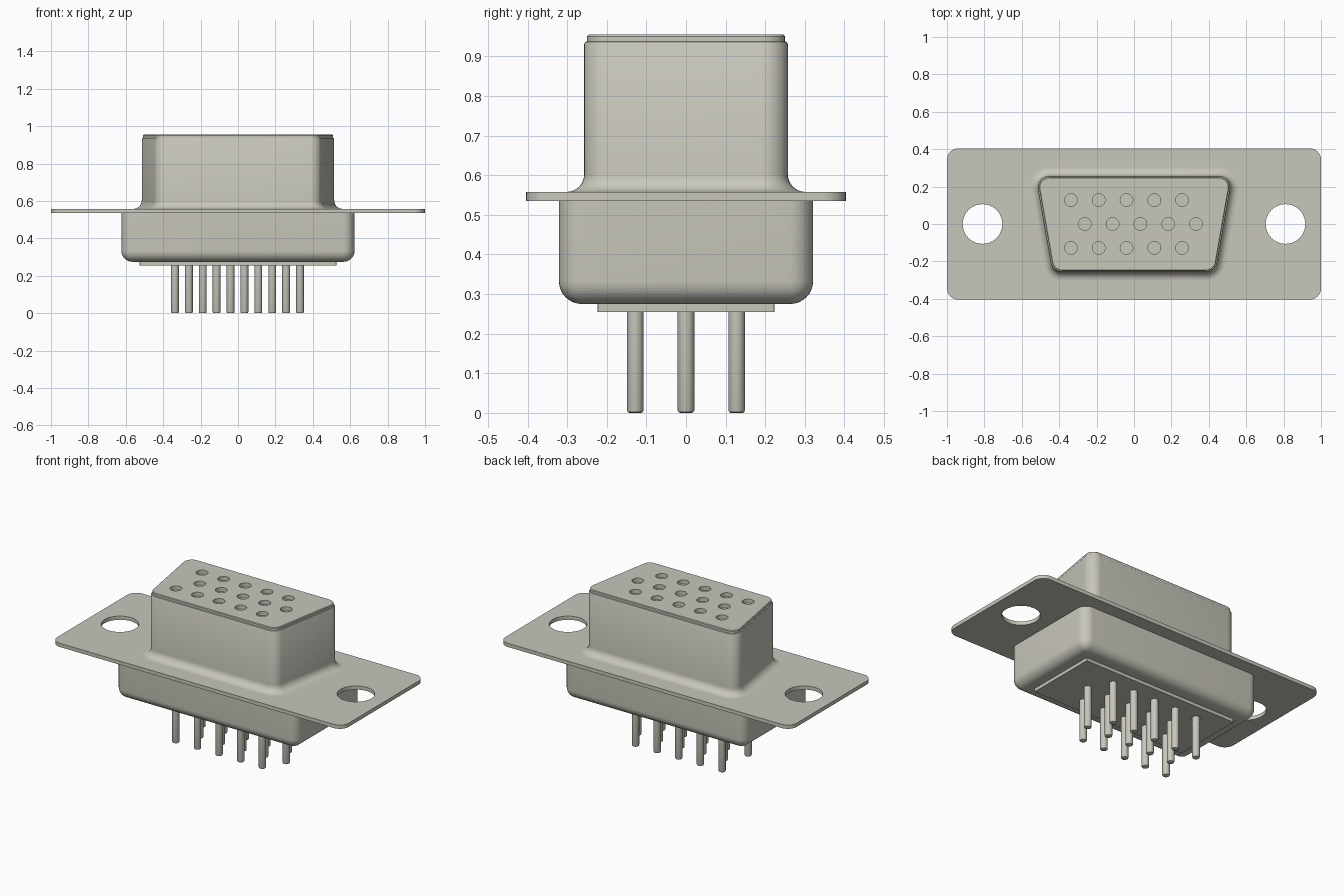
import bpy, bmesh, math
from mathutils import Vector

cube = bpy.data.objects.get("Cube")
if cube:
    bpy.data.objects.remove(cube, do_unlink=True)

metal = bpy.data.materials.new("warm grey metal")
metal.use_nodes = True
COLOUR = (0.58, 0.57, 0.50, 1)
metal.diffuse_color = COLOUR
metal.node_tree.nodes["Principled BSDF"].inputs["Base Color"].default_value = COLOUR


def finish(bm, name):
    """Turn a bmesh into a named object."""
    bmesh.ops.recalc_face_normals(bm, faces=bm.faces)
    mesh = bpy.data.meshes.new(name)
    bm.to_mesh(mesh)
    bm.free()
    mesh.materials.append(metal)
    obj = bpy.data.objects.new(name, mesh)
    bpy.context.collection.objects.link(obj)
    return obj


def activate(obj):
    bpy.ops.object.select_all(action='DESELECT')
    obj.select_set(True)
    bpy.context.view_layer.objects.active = obj


def smooth(obj):
    activate(obj)
    bpy.ops.object.shade_smooth_by_angle(angle=math.radians(35))


def rounded(corners, r, offset, z, steps=8):
    """Rounded outline of a counter-clockwise polygon, grown by offset."""
    pts, n = [], len(corners)
    for i in range(n):
        p = Vector(corners[i])
        d0 = (p - Vector(corners[i - 1])).normalized()
        d1 = (Vector(corners[(i + 1) % n]) - p).normalized()
        n0, n1 = Vector((d0.y, -d0.x)), Vector((d1.y, -d1.x))
        centre = p - (n0 + n1) * r / (1 + n0.dot(n1))
        a0, turn = math.atan2(n0.y, n0.x), n0.angle(n1)
        for k in range(steps + 1):
            a = a0 + turn * k / steps
            q = centre + (r + offset) * Vector((math.cos(a), math.sin(a)))
            pts.append((q.x, q.y, z))
    return pts


def loft(name, corners, r, profile, cap_start=True, cap_end=True):
    """Stack rounded outlines following (offset, z) pairs."""
    bm = bmesh.new()
    rings = [[bm.verts.new(p) for p in rounded(corners, r, o, z)] for o, z in profile]
    for a, b in zip(rings, rings[1:]):
        for i in range(len(a)):
            j = (i + 1) % len(a)
            bm.faces.new((a[i], a[j], b[j], b[i]))
    if cap_start:
        bm.faces.new(rings[0])
    if cap_end:
        bm.faces.new(rings[-1])
    return finish(bm, name)


def cylinders(name, places, r, z0, z1, segments):
    bm = bmesh.new()
    for x, y in places:
        ret = bmesh.ops.create_cone(bm, cap_ends=True, segments=segments,
                                    radius1=r, radius2=r, depth=z1 - z0)
        bmesh.ops.translate(bm, verts=ret["verts"], vec=(x, y, (z0 + z1) / 2))
    return finish(bm, name)


def cut(obj, cutter):
    mod = obj.modifiers.new("holes", 'BOOLEAN')
    mod.operation, mod.solver, mod.object = 'DIFFERENCE', 'EXACT', cutter
    activate(obj)
    bpy.ops.object.modifier_apply(modifier=mod.name)
    bpy.data.objects.remove(cutter, do_unlink=True)


def box(x, y):
    return [(-x, -y), (x, -y), (x, y), (-x, y)]


def fillet(r, o, z, a0, a1, steps=8):
    """Quarter-round (offset, z) pairs about a centre."""
    return [(o + r * math.cos(math.radians(a0 + (a1 - a0) * k / steps)),
             z + r * math.sin(math.radians(a0 + (a1 - a0) * k / steps)))
            for k in range(steps + 1)]


# Contact grid: three rows of five, the middle row shifted half a pitch
PITCH = 0.1485
contacts = [(-0.337 + PITCH * i + (PITCH / 2 if row == 0 else 0), 0.128 * row)
            for row in (-1, 0, 1) for i in range(5)]

# Mounting flange with two screw holes
flange = loft("mounting_flange", box(1.0, 0.404), 0.06, [(0, 0.535), (0, 0.558)])
cut(flange, cylinders("screw_hole_cutter", [(-0.81, 0), (0.81, 0)], 0.106, 0.4, 0.7, 48))
smooth(flange)

# D-shaped shell, flared into the flange and rolled in at the rim
d_shape = [(-0.436, -0.257), (0.436, -0.257), (0.526, 0.257), (-0.526, 0.257)]
flare = fillet(0.045, 0.045, 0.603, 270, 180)
smooth(loft("d_shell", d_shape, 0.06,
            [(0.045, 0.55)] + flare + [(0, 0.932), (-0.002, 0.936), (-0.006, 0.938), (-0.02, 0.938)],
            cap_end=False))

# Insulating insert with contact holes
insert = loft("contact_insert", d_shape, 0.06,
              [(-0.007, 0.90), (-0.007, 0.951), (-0.011, 0.955)])
cut(insert, cylinders("contact_hole_cutter", contacts, 0.034, 0.93, 1.0, 24))
smooth(insert)

# Rear housing with a rounded underside
under = fillet(0.058, -0.058, 0.333, 270, 360)
smooth(loft("rear_housing", box(0.623, 0.321), 0.06, under + [(0, 0.54)]))

# Pin carrier plate
loft("pin_carrier", box(0.526, 0.223), 0.003, [(0, 0.255), (0, 0.28)])

# Solder pins with chamfered tips
bm = bmesh.new()
for x, y in contacts:
    rings = []
    for r, z in ((0.015, 0.0), (0.019, 0.002), (0.021, 0.007), (0.021, 0.26)):
        ring = bmesh.ops.create_circle(bm, segments=20, radius=r)["verts"]
        bmesh.ops.translate(bm, verts=ring, vec=(x, y, z))
        rings.append(ring)
    for a, b in zip(rings, rings[1:]):
        for i in range(20):
            j = (i + 1) % 20
            bm.faces.new((a[i], a[j], b[j], b[i]))
    bm.faces.new(rings[0])
    bm.faces.new(rings[-1])
smooth(finish(bm, "solder_pins"))
